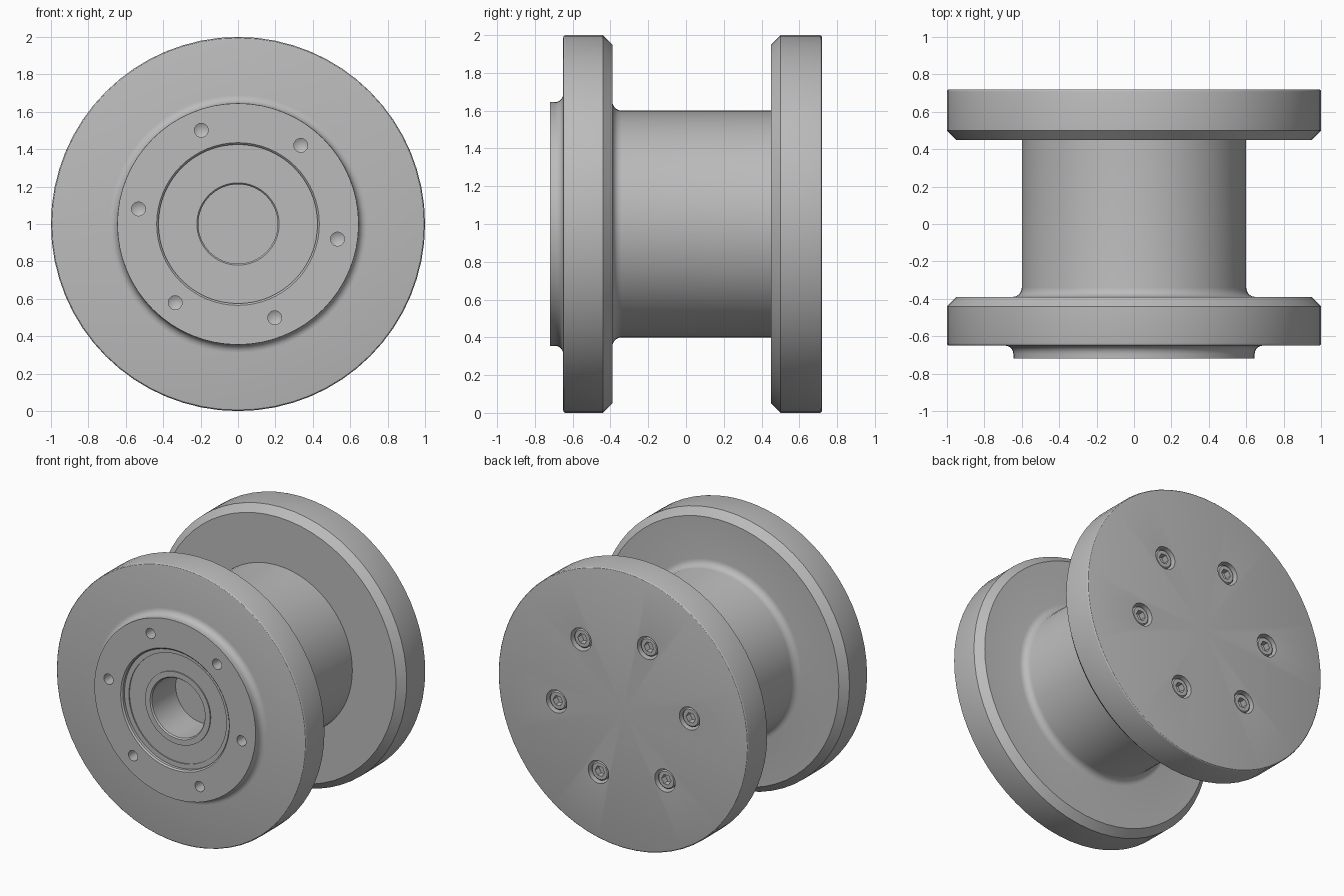
import bpy, bmesh
from math import sin, cos, pi, radians

SEGMENTS = 64
BOLT_CIRCLE = 0.538
BOLT_ANGLES = [radians(51.4 + 60 * k) for k in range(6)]

cube = bpy.data.objects.get("Cube")
if cube:
    bpy.data.objects.remove(cube)

steel = bpy.data.materials.new("grey_steel")
steel.use_nodes = True
steel.diffuse_color = (0.5, 0.5, 0.5, 1)
steel.node_tree.nodes["Principled BSDF"].inputs["Base Color"].default_value = (0.5, 0.5, 0.5, 1)


def arc(r, y, size, start, end, steps=5):
    """Rounded corner points about (r, y), angles in degrees."""
    angles = [radians(start + (end - start) * i / steps) for i in range(steps + 1)]
    return [(r + size * cos(a), y + size * sin(a)) for a in angles]


def lathe(name, profile, segments=SEGMENTS, x=0, z=1):
    """Turn a (radius, y) profile about an axis along y through (x, z)."""
    bm = bmesh.new()
    rings = []
    for r, y in profile:
        if r < 1e-6:
            rings.append([bm.verts.new((x, y, z))])
        else:
            rings.append([bm.verts.new((x + r * cos(2 * pi * i / segments), y,
                                        z + r * sin(2 * pi * i / segments)))
                          for i in range(segments)])
    for a, b in zip(rings, rings[1:]):
        for i in range(segments):
            j = (i + 1) % segments
            corners = [a[i % len(a)], a[j % len(a)], b[j % len(b)], b[i % len(b)]]
            bm.faces.new(list(dict.fromkeys(corners)))
    bmesh.ops.recalc_face_normals(bm, faces=bm.faces)
    mesh = bpy.data.meshes.new(name)
    bm.to_mesh(mesh)
    bm.free()
    mesh.materials.append(steel)
    obj = bpy.data.objects.new(name, mesh)
    bpy.context.collection.objects.link(obj)
    return obj


def drill(target, profile, segments=24, spots=None):
    """Cut a turned shape out of the target at each bolt position."""
    for x, z in spots or bolt_spots:
        cutter = lathe("drill_cutter", profile, segments, x, z)
        mod = target.modifiers.new("hole", "BOOLEAN")
        mod.operation, mod.solver, mod.object = "DIFFERENCE", "EXACT", cutter
        bpy.context.view_layer.objects.active = target
        bpy.ops.object.modifier_apply(modifier=mod.name)
        bpy.data.objects.remove(cutter)


def smooth(obj):
    bpy.ops.object.select_all(action="DESELECT")
    obj.select_set(True)
    bpy.context.view_layer.objects.active = obj
    bpy.ops.object.shade_smooth_by_angle(angle=radians(30))


bolt_spots = [(BOLT_CIRCLE * cos(a), 1 + BOLT_CIRCLE * sin(a)) for a in BOLT_ANGLES]

# Front flange, boss and barrel, with a bearing seat and drilled holes
hub = lathe("front_flange_and_barrel",
            [(0, -0.40), (0.425, -0.40), (0.425, -0.71), (0.435, -0.72), (0.645, -0.72)]
            + arc(0.69, -0.695, 0.045, 180, 90)
            + arc(0.988, -0.638, 0.012, -90, 0, 3)
            + [(1, -0.44), (0.95, -0.39)]
            + arc(0.65, -0.34, 0.05, -90, -180)
            + [(0.6, 0.47), (0, 0.47)])
drill(hub, [(0, -0.8), (0.037, -0.8), (0.037, -0.60), (0, -0.578)])
smooth(hub)

# Bearing with a slightly sunken seal and a blind bore
bearing = lathe("bearing",
                [(0, -0.41), (0.212, -0.41), (0.212, -0.68), (0.22, -0.69), (0.26, -0.69),
                 (0.26, -0.682), (0.39, -0.682), (0.39, -0.69), (0.425, -0.69),
                 (0.425, -0.395), (0, -0.395)])
smooth(bearing)

# Back flange with counterbores
back = lathe("back_flange",
             [(0, 0.45), (0.95, 0.45), (1, 0.5)]
             + arc(0.988, 0.708, 0.012, 0, 90, 3) + [(0, 0.72)])
drill(back, [(0, 0.62), (0.082, 0.62), (0.082, 0.8), (0, 0.8)])
smooth(back)

# Socket head screws
for n, spot in enumerate(bolt_spots):
    screw = lathe(f"socket_screw_{n + 1}",
                  [(0, 0.61), (0.068, 0.61), (0.068, 0.697), (0.06, 0.705), (0, 0.705)],
                  24, *spot)
    drill(screw, [(0, 0.66), (0.038, 0.66), (0.038, 0.8), (0, 0.8)], 6, [spot])
    smooth(screw)
